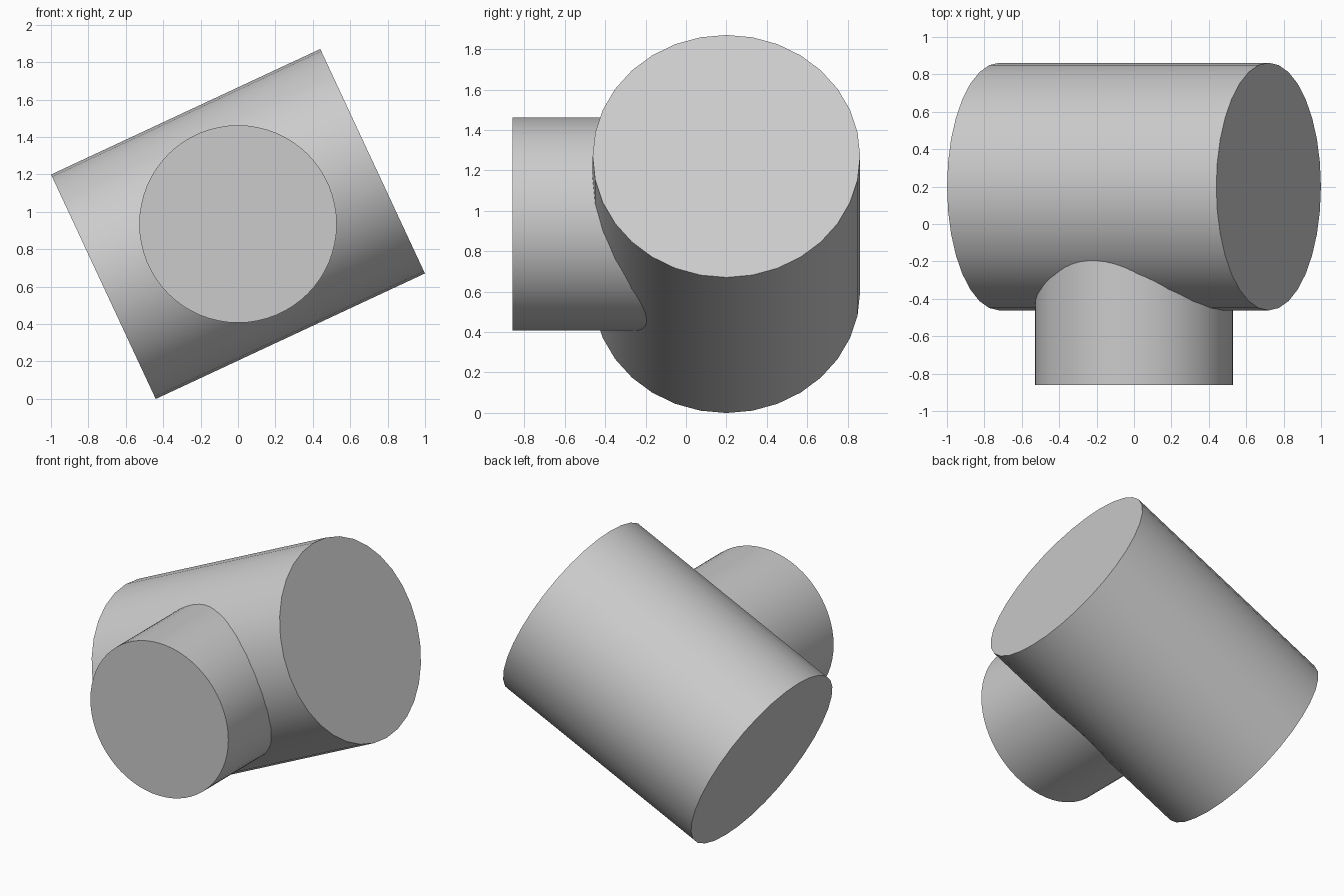
import bpy
import math

cube = bpy.data.objects.get("Cube")
if cube:
    bpy.data.objects.remove(cube, do_unlink=True)

# Single plain grey
grey = bpy.data.materials.new("light_grey")
grey.use_nodes = True
colour = (0.6, 0.6, 0.6, 1)
grey.diffuse_color = colour
grey.node_tree.nodes["Principled BSDF"].inputs["Base Color"].default_value = colour

CENTRE_Z = 0.935
BODY_Y = 0.2
FRONT_Y = -0.86
TILT = math.radians(25)


def cylinder(name, radius, length, location, rotation, sides):
    bpy.ops.mesh.primitive_cylinder_add(
        vertices=sides, radius=radius, depth=length,
        location=location, rotation=rotation)
    obj = bpy.context.object
    obj.name = name
    obj.data.materials.append(grey)
    bpy.ops.object.shade_smooth_by_angle(angle=math.radians(30))
    return obj


# Main barrel, lying along x and tilted up towards +x
cylinder("main_barrel", 0.662, 1.588, (0, BODY_Y, CENTRE_Z),
         (0, math.pi / 2 - TILT, 0), 32)

# Side branch, running from the front into the barrel's axis
cylinder("side_branch", 0.528, BODY_Y - FRONT_Y,
         (0, (BODY_Y + FRONT_Y) / 2, CENTRE_Z), (math.pi / 2, 0, 0), 64)
